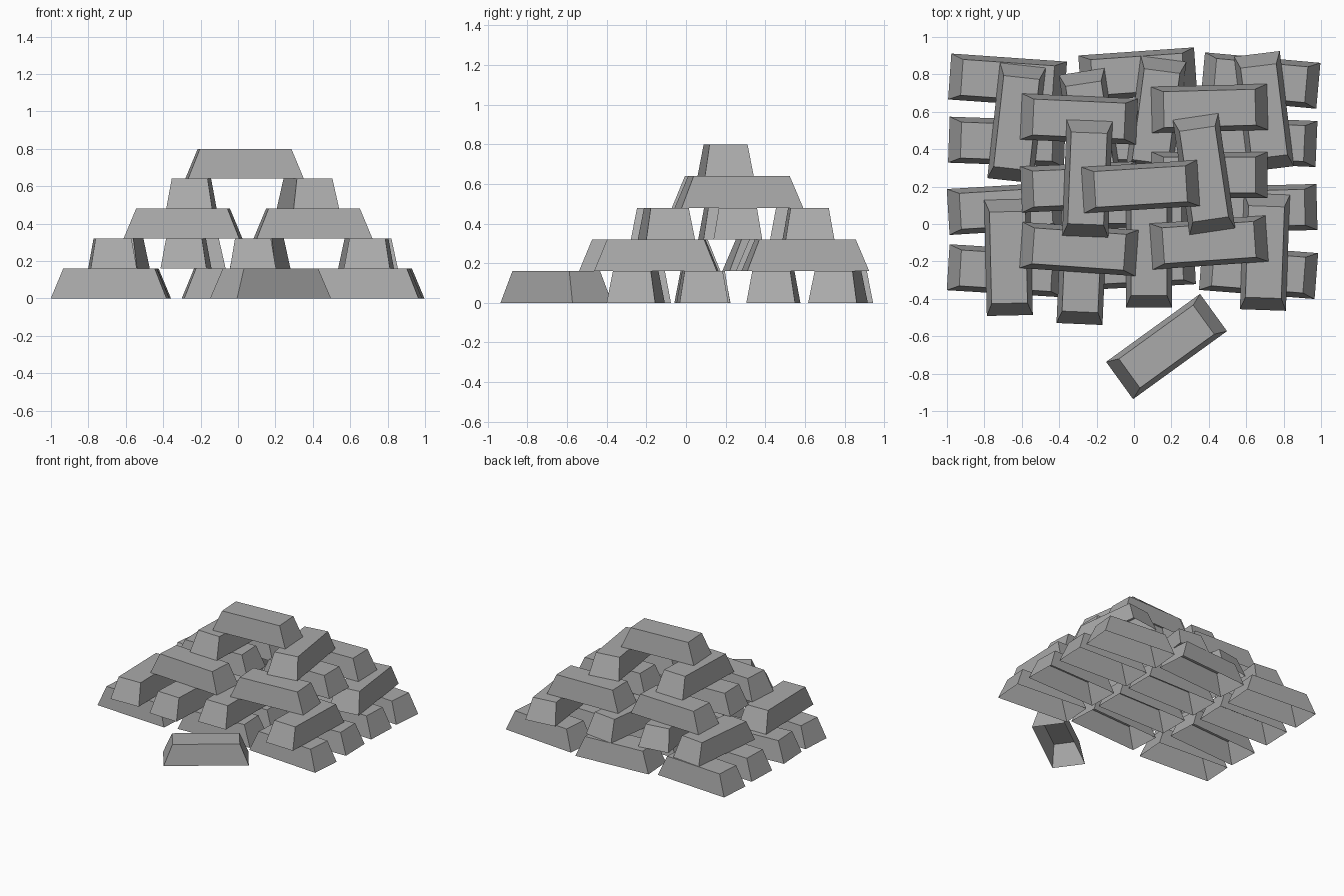
import bpy, math

if "Cube" in bpy.data.objects:
    bpy.data.objects.remove(bpy.data.objects["Cube"])

H = 0.16                                  # bar height = layer spacing
BASE, CROWN = (0.62, 0.246), (0.49, 0.192)  # length and width, bottom and top

mat = bpy.data.materials.new("plain grey")
mat.diffuse_color = (0.4, 0.4, 0.4, 1)
mat.use_nodes = True
mat.node_tree.nodes["Principled BSDF"].inputs["Base Color"].default_value = mat.diffuse_color


# One shared bar: tapered block, open underneath
def bar_mesh():
    signs = ((-1, -1), (1, -1), (1, 1), (-1, 1))
    verts = [(sx * l / 2, sy * w / 2, z)
             for (l, w), z in ((BASE, 0), (CROWN, H)) for sx, sy in signs]
    faces = [(4, 5, 6, 7)] + [(i, (i + 1) % 4, (i + 1) % 4 + 4, i + 4) for i in range(4)]
    me = bpy.data.meshes.new("bar")
    me.from_pydata(verts, [], faces)
    me.materials.append(mat)
    return me


mesh = bar_mesh()


def add_bar(name, x, y, layer, degrees):
    ob = bpy.data.objects.new(name, mesh)
    ob.location = (x, y, layer * H)
    ob.rotation_euler.z = math.radians(degrees)
    bpy.context.collection.objects.link(ob)


# Layers from the ground up: base direction, then (x, y, small twist) per bar
layers = [
    (0, [(-.676, .767, -4), (-.68, .44, -2), (-.684, .083, 3.5), (-.684, -.25, -3.5),
         (.02, .80, 4), (.01, .44, 0), (.01, .10, 0), (.015, -.215, 3),
         (.677, .767, -5.2), (.666, .441, -2.5), (.668, .083, 1.5), (.666, -.254, -4.5)]),
    (90, [(-.628, .54, -6.3), (-.671, -.179, 1.3), (-.234, .508, 8.6), (-.278, -.225, -2.5),
          (.118, .575, -7.5), (.08, -.136, 0), (.695, .602, 7), (.70, -.15, -2)]),
    (0, [(-.294, .561, -2.5), (-.294, .198, 2.5), (-.294, -.134, -4),
         (.404, .618, 1.5), (.404, .262, 0), (.401, -.099, 4)]),
    (90, [(-.249, .243, -2.2), (.374, .267, 8.4)]),
    (0, [(.035, .20, 3.5)]),
]
for level, (direction, bars) in enumerate(layers):
    for n, (x, y, twist) in enumerate(bars, 1):
        add_bar(f"bar_layer{level + 1}_{n}", x, y, level, direction + twist)

# Loose bar lying in front of the stack
add_bar("loose_bar", .174, -.655, 0, 35.9)
